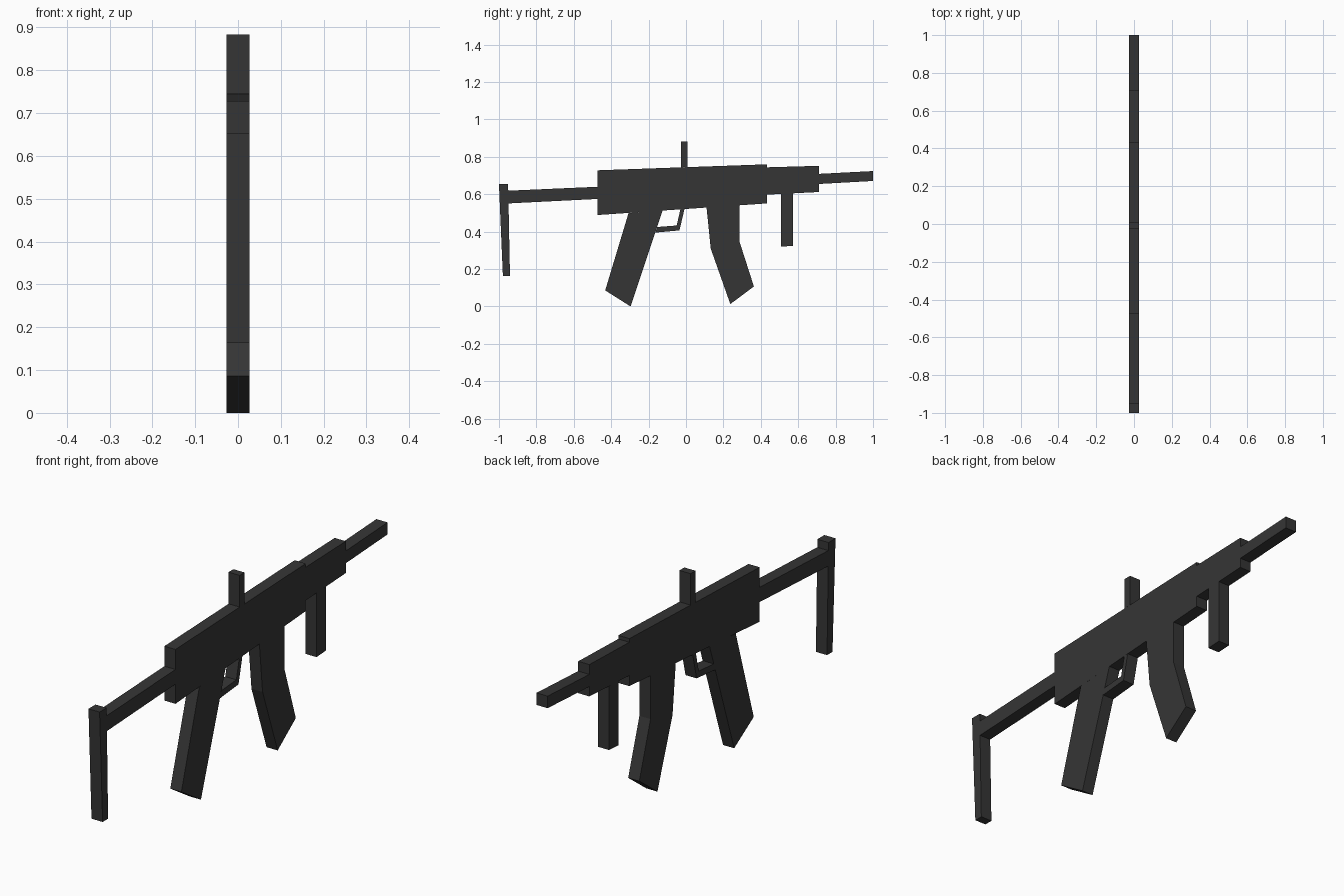
import bpy
import bmesh

HALF = 0.027  # half thickness of the flat body

metal = bpy.data.materials.new("dark_grey")
metal.diffuse_color = (0.036, 0.036, 0.036, 1)


def plate(name, outline):
    """Extrude a side outline of (y, z) points across the thickness."""
    bm = bmesh.new()
    face = bm.faces.new([bm.verts.new((-HALF, y, z)) for y, z in outline])
    ext = bmesh.ops.extrude_face_region(bm, geom=[face])
    verts = [g for g in ext["geom"] if isinstance(g, bmesh.types.BMVert)]
    bmesh.ops.translate(bm, verts=verts, vec=(2 * HALF, 0, 0))
    bmesh.ops.recalc_face_normals(bm, faces=bm.faces)
    mesh = bpy.data.meshes.new(name)
    bm.to_mesh(mesh)
    bm.free()
    mesh.materials.append(metal)
    obj = bpy.data.objects.new(name, mesh)
    bpy.context.collection.objects.link(obj)


# main body and barrel line
plate("receiver", [(-0.473, 0.489), (0.432, 0.551), (0.432, 0.760), (-0.473, 0.728)])
plate("fore_end", [(0.432, 0.598), (0.71, 0.612), (0.71, 0.752), (0.432, 0.744)])
plate("barrel", [(0.71, 0.655), (1.0, 0.671), (1.0, 0.724), (0.71, 0.709)])
plate("sight_post", [(-0.027, 0.744), (0.007, 0.745), (0.007, 0.883), (-0.027, 0.883)])

# stock
plate("stock_tube", [(-0.950, 0.551), (-0.473, 0.575), (-0.473, 0.640), (-0.951, 0.619)])
plate("butt_plate", [(-0.979, 0.163), (-0.941, 0.163), (-0.951, 0.654), (-1.0, 0.654)])

# grips, magazine and trigger guard
plate("rear_grip", [(-0.307, 0.500), (-0.432, 0.086), (-0.296, 0.0), (-0.125, 0.513)])
plate("trigger_guard", [(-0.164, 0.395), (-0.035, 0.407), (-0.008, 0.521),
                        (-0.030, 0.519), (-0.050, 0.433), (-0.154, 0.425)])
plate("magazine", [(0.110, 0.529), (0.132, 0.310), (0.237, 0.013),
                   (0.363, 0.107), (0.285, 0.350), (0.285, 0.541)])
plate("front_grip", [(0.507, 0.602), (0.507, 0.320), (0.573, 0.324), (0.573, 0.605)])
